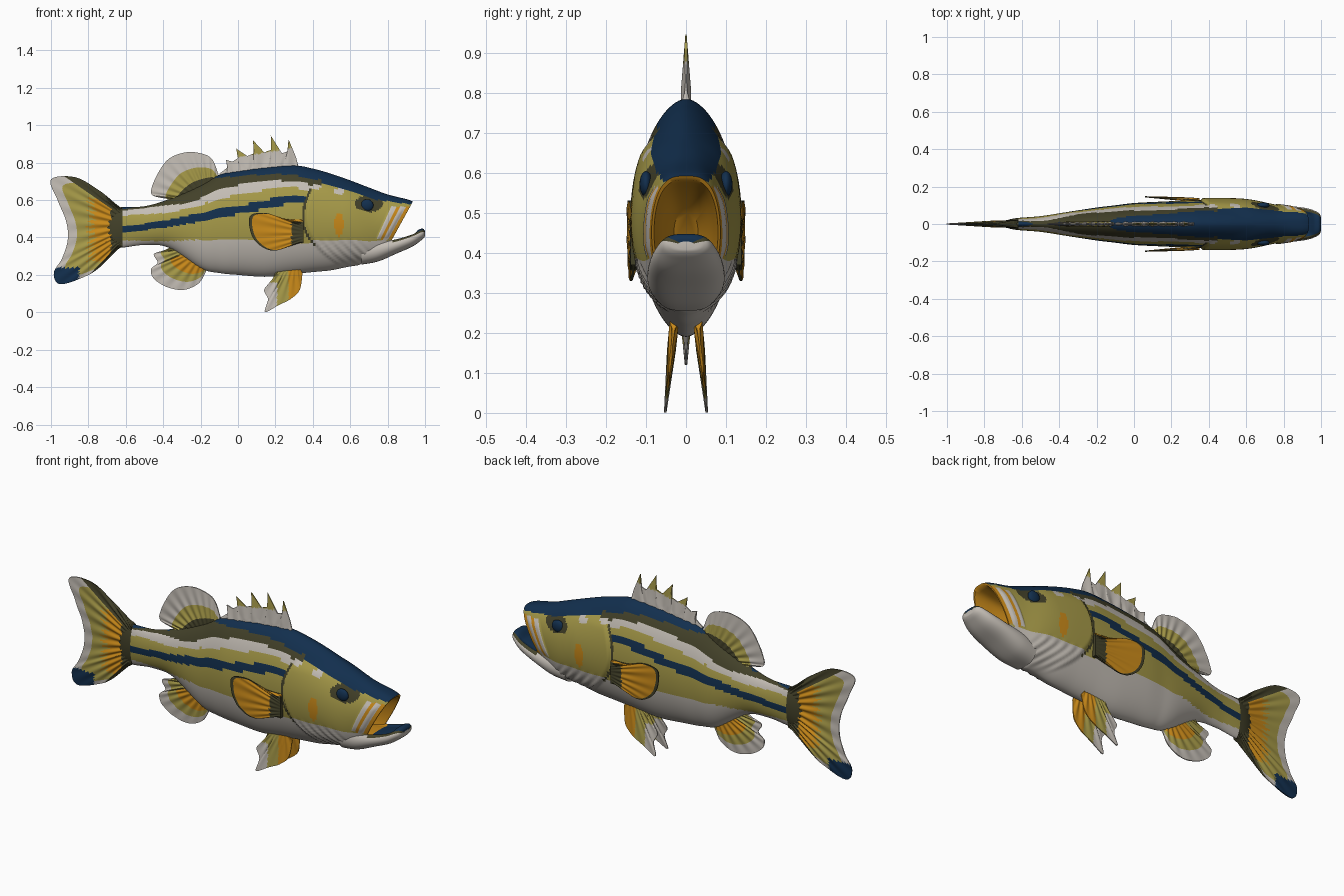
import bpy, bmesh, math
from mathutils import Vector

if "Cube" in bpy.data.objects:
    bpy.data.objects.remove(bpy.data.objects["Cube"])

# ---- flat colours
NAVY, DARK, OLIVE, ORANGE, WHITE = range(5)
COLOURS = [("navy", (0.006, 0.028, 0.075)), ("dark_olive", (0.055, 0.052, 0.022)),
           ("olive_yellow", (0.38, 0.32, 0.065)), ("orange", (0.58, 0.25, 0.01)),
           ("warm_white", (0.55, 0.51, 0.46))]
MATS = []
for n, c in COLOURS:
    m = bpy.data.materials.new(n)
    m.diffuse_color = (*c, 1)
    m.use_nodes = True
    m.node_tree.nodes["Principled BSDF"].inputs["Base Color"].default_value = m.diffuse_color
    MATS.append(m)


# ---- helpers
def spline(pts, t):
    """Catmull-Rom through pts, t from 0 to 1."""
    n = len(pts) - 1
    i = min(int(t * n), n - 1)
    f = t * n - i
    a, b, c, d = (pts[max(0, min(n, i + k))] for k in (-1, 0, 1, 2))
    return [0.5 * (2 * q + (r - p) * f + (2 * p - 5 * q + 4 * r - s) * f * f
                   + (3 * q - p - 3 * r + s) * f ** 3) for p, q, r, s in zip(a, b, c, d)]


def line(pts, t):
    n = len(pts) - 1
    i = min(int(t * n + 1e-9), n - 1)
    f = t * n - i
    return [p + (q - p) * f for p, q in zip(pts[i], pts[i + 1])]


def table(rows, x):
    """Rows keyed by x, interpolated linearly."""
    if x <= rows[0][0]:
        return rows[0][1:]
    for a, b in zip(rows, rows[1:]):
        if x <= b[0]:
            f = (x - a[0]) / (b[0] - a[0])
            return [p + (q - p) * f for p, q in zip(a[1:], b[1:])]
    return rows[-1][1:]


def step(a, b, x):
    x = max(0, min(1, (x - a) / (b - a)))
    return x * x * (3 - 2 * x)


def make(name, verts, faces, cols, angle=50):
    me = bpy.data.meshes.new(name)
    me.from_pydata(verts, [], faces)
    for m in MATS:
        me.materials.append(m)
    me.polygons.foreach_set("material_index", cols)
    bm = bmesh.new()
    bm.from_mesh(me)
    bmesh.ops.recalc_face_normals(bm, faces=bm.faces)
    bm.to_mesh(me)
    bm.free()
    ob = bpy.data.objects.new(name, me)
    bpy.context.collection.objects.link(ob)
    bpy.ops.object.select_all(action='DESELECT')
    ob.select_set(True)
    bpy.context.view_layer.objects.active = ob
    bpy.ops.object.shade_smooth_by_angle(angle=math.radians(angle))
    return ob


def loft(name, rings, rule):
    """Closed skin through rings; rule(centre, ring index) gives the colour."""
    n = len(rings[0])
    verts = [v for r in rings for v in r]
    faces, cols = [], []
    for i in range(len(rings) - 1):
        for j in range(n):
            k = (j + 1) % n
            f = (i * n + j, i * n + k, (i + 1) * n + k, (i + 1) * n + j)
            faces.append(f)
            cols.append(rule(sum((Vector(verts[q]) for q in f), Vector()) / 4, i))
    for i in (0, len(rings) - 1):
        faces.append([i * n + j for j in range(n)])
        cols.append(rule(sum((Vector(v) for v in rings[i]), Vector()) / n, i))
    return make(name, verts, faces, cols)


def fin(name, base, edge, rule, thick, rays, centre=lambda x, z: 0, curve=spline, nu=120, nv=18):
    """Thin ribbed sheet between a base line and an outer edge."""
    verts, faces, cols, info = [], [], [], []
    for side in (1, -1):
        for i in range(nu + 1):
            u = i / nu
            b, e = line(base, u), curve(edge, u)
            for j in range(nv + 1):
                v = j / nv
                x, z = (b[k] + (e[k] - b[k]) * v for k in (0, 1))
                h = thick * (1 - v) + 0.0025
                h *= 1 + 0.3 * math.cos(u * rays * math.tau) * min(1, 3 * v)
                verts.append((x, centre(x, z) + side * h, z))
                info.append((x, z, u, v))
    w, off = nv + 1, (nu + 1) * (nv + 1)
    for o in (0, off):
        for i in range(nu):
            for j in range(nv):
                a = o + i * w + j
                faces.append((a, a + 1, a + w + 1, a + w))
    rim = [i * w for i in range(nu)] + [nu * w + j for j in range(nv)]
    rim += [i * w + nv for i in range(nu, 0, -1)] + list(range(nv, 0, -1))
    for a, b in zip(rim, rim[1:] + rim[:1]):
        faces.append((a, b, b + off, a + off))
    for f in faces:
        cols.append(rule(*(sum(info[q][k] for q in f) / 4 for k in range(4))))
    return make(name, verts, faces, cols, 60)


# ---- body: x, top, bottom, half width
BODY = [(-.70, .535, .37, .012), (-.64, .56, .345, .03), (-.5, .567, .36, .042), (-.37, .605, .345, .062),
        (-.2, .68, .235, .088), (-.1, .735, .21, .10), (0, .755, .2, .112), (.15, .775, .19, .12),
        (.3, .785, .205, .126), (.4, .768, .215, .128), (.5, .74, .225, .128), (.6, .705, .245, .124),
        (.7, .667, .255, .117), (.8, .63, .268, .107), (.9, .605, .29, .094), (.935, .592, .31, .086)]
# lower limits of the side bands: navy back, dark, white, olive, navy stripe, olive
BANDS = [(-.64, .545, .54, .515, .455, .425, .385), (-.4, .59, .57, .53, .487, .45, .38),
         (-.25, .70, .585, .555, .52, .475, .385), (-.1, .72, .66, .61, .55, .505, .39),
         (.1, .735, .70, .645, .588, .545, .385), (.2, .74, .705, .665, .612, .567, .38),
         (.3, .735, .70, .67, .62, .588, .38), (.4, .71, .68, .64, .61, .60, .37)]
CROWN = [(.35, .72), (.4, .71), (.6, .645), (.75, .60), (.94, .575)]


def gill_edge(z):
    return .355 + (1.6 if z > .5 else 3) * (z - .5) ** 2


def oval(x, z, cx, cz, a, b):
    return ((x - cx) / a) ** 2 + ((z - cz) / b) ** 2 < 1


N, SEG = 96, 15
COUNT = (len(BODY) - 1) * SEG
rings, pos = [], []
for i in range(COUNT + 1):
    s, top, bot, w = spline(BODY, i / COUNT)
    k = .55 * step(.6, .935, s)
    e = 1.15 - .5 * step(.65, .935, s)
    ring = []
    for j in range(N):
        a = math.tau * j / N
        z = (top + bot) / 2 + (top - bot) / 2 * math.cos(a)
        x = s - k * (top - z)
        sn = math.sin(a)
        y = w * abs(sn) ** e
        # raised gill cover, throat folds and lip plate
        d = x - gill_edge(z)
        fade = step(.24, .32, z) * (1 - step(.64, .70, z))
        y += .011 * step(0, .014, d) * (1 - step(.2, .4, d)) * fade
        if .24 < z < .39 and 0 < d < .3:
            y += .004 * math.sin(d * 120) * step(.24, .28, z) * (1 - step(.36, .39, z)) * (1 - step(.2, .3, d))
        y += .006 * step(.835, .85, s) * (1 - step(.9, .92, s)) * step(.38, .42, z) * (1 - step(.53, .57, z))
        ring.append((x, math.copysign(y, sn) if abs(sn) > 1e-6 else 0, z))
    rings.append(ring)
    pos.append(s)
# hollow mouth
last, c = rings[-1], Vector((.86, 0, .45))
for f, dx in ((.93, 0), (.89, -.02), (.82, -.07), (.68, -.14), (.35, -.2)):
    rings.append([tuple(c + (Vector(p) - c) * f + Vector((dx, 0, 0))) for p in last])


def body_rule(p, i):
    x, z = p.x, p.z
    if i >= COUNT:
        return ORANGE
    s = pos[i]
    if x < -.62:
        return DARK
    d = x - gill_edge(z)
    if d < 0 or (z > .66 and x < .45):
        if d > -.014 and .36 < z < .66:
            return DARK
        for lim, col in zip(table(BANDS, x), (NAVY, DARK, WHITE, OLIVE, NAVY, OLIVE)):
            if z > lim:
                return col
        return WHITE
    if z > table(CROWN, x)[0]:
        return NAVY
    if .39 < z < .565 and s > .84:
        return ORANGE if s > .915 or .87 < s < .885 else WHITE
    if oval(x, z, .54, .645, .03, .017):
        return WHITE
    if oval(x, z, .54, .47, .026, .065):
        return ORANGE
    if oval(x, z, .70, .58, .075, .045):
        return DARK
    return OLIVE if z > .385 else WHITE


loft("body", rings, body_rule)

# ---- lower jaw
JAW = [(.66, .385, .255, .085), (.75, .395, .272, .096), (.85, .408, .315, .094), (.93, .43, .35, .083),
       (.98, .447, .385, .064), (.997, .44, .402, .045), (1.0, .428, .412, .02)]
jaw = []
for i in range(49):
    x, top, bot, w = spline(JAW, i / 48)
    ring = []
    for j in range(48):
        a = math.tau * j / 48
        sn, cs = math.sin(a), math.cos(a)
        z = (top + bot) / 2 + (top - bot) / 2 * cs
        if cs > 0:  # trough inside the lip
            z -= .02 * cs * (1 - step(.5, .8, abs(sn))) * (1 - step(.93, .97, x))
        ring.append((x, math.copysign(w * abs(sn) ** .7, sn), z))
    jaw.append(ring)


def jaw_rule(p, i):
    _, top, bot, w = spline(JAW, min(i + .5, 48) / 48)
    f = (p.z - bot) / (top - bot)
    if f > .55 and abs(p.y) < .75 * w:
        return NAVY if p.x > .84 else ORANGE
    return DARK if f > .7 and p.x > .82 else WHITE


loft("lower_jaw", jaw, jaw_rule)

# ---- tail fin
def tail_rule(x, z, u, v):
    if x < -.85 and z < .24:
        return NAVY
    if x > -.68 or u < .2 or u > .86:
        return DARK
    if x > -.78 + .05 * math.cos(u * 14 * math.tau) ** 2 - .03 and .27 < z < .61:
        return ORANGE
    return WHITE if v > .84 else OLIVE


fin("tail_fin", [(-.62, .555), (-.62, .35)],
    [(-.66, .585), (-.74, .65), (-.87, .722), (-1, .71), (-.965, .6), (-.92, .49), (-.91, .39), (-.94, .29),
     (-.985, .21), (-.95, .15), (-.82, .19), (-.74, .24), (-.66, .325)], tail_rule, .018, 14)

# ---- back fins
fin("spiny_back_fin", [(.32, .765), (.1, .75), (-.09, .715)],
    [(.32, .79), (.31, .83), (.27, .925), (.265, .86), (.235, .85), (.175, .945), (.18, .87), (.14, .855),
     (.08, .92), (.085, .85), (.05, .835), (-.01, .875), (0, .825), (-.03, .805), (-.065, .815), (-.055, .775),
     (-.1, .74)], lambda x, z, u, v: OLIVE if z > .83 + .17 * x else WHITE, .01, 8, curve=line, nu=128)
fin("soft_back_fin", [(-.11, .71), (-.34, .585)],
    [(-.105, .74), (-.14, .82), (-.2, .85), (-.28, .855), (-.37, .82), (-.43, .74), (-.465, .65), (-.44, .618),
     (-.34, .605)], lambda x, z, u, v: DARK if v < .22 else OLIVE if v < .55 else WHITE, .012, 12)

# ---- anal fin
fin("anal_fin", [(-.17, .25), (-.36, .36)],
    [(-.17, .22), (-.21, .155), (-.29, .12), (-.38, .135), (-.45, .18), (-.465, .23), (-.43, .265), (-.45, .31),
     (-.40, .33), (-.36, .345)],
    lambda x, z, u, v: ORANGE if v < .45 and u < .6 else OLIVE if v < .72 else WHITE, .012, 11)

# ---- paired fins and eyes
def pelvic_rule(x, z, u, v):
    return ORANGE if x > .27 else OLIVE if x > .21 or z > .16 else WHITE


def pectoral_rule(x, z, u, v):
    return DARK if v > .96 or (x > .285 and z < .485) else ORANGE


for side, tag in ((-1, "right"), (1, "left")):
    fin("pelvic_fin_" + tag, [(.33, .235), (.2, .225)],
        [(.345, .21), (.33, .12), (.28, .07), (.22, .04), (.145, 0.002), (.16, .07), (.14, .12), (.18, .17),
         (.2, .21)], pelvic_rule, .009, 8, lambda x, z: side * (.03 + (.22 - z) * .1), nu=80)
    fin("pectoral_fin_" + tag, [(.35, .49), (.35, .37)],
        [(.34, .495), (.25, .5), (.15, .53), (.065, .515), (.07, .42), (.12, .355), (.2, .33), (.32, .37)],
        pectoral_rule, .008, 9, lambda x, z: side * (.128 + (.35 - x) * .06), nu=80)
    bpy.ops.mesh.primitive_uv_sphere_add(segments=32, ring_count=16, radius=1, location=(.69, side * .1, .572))
    eye = bpy.context.object
    eye.name = "eye_" + tag
    eye.scale = (.034, .016, .032)
    eye.data.materials.append(MATS[NAVY])
    bpy.ops.object.shade_smooth()
